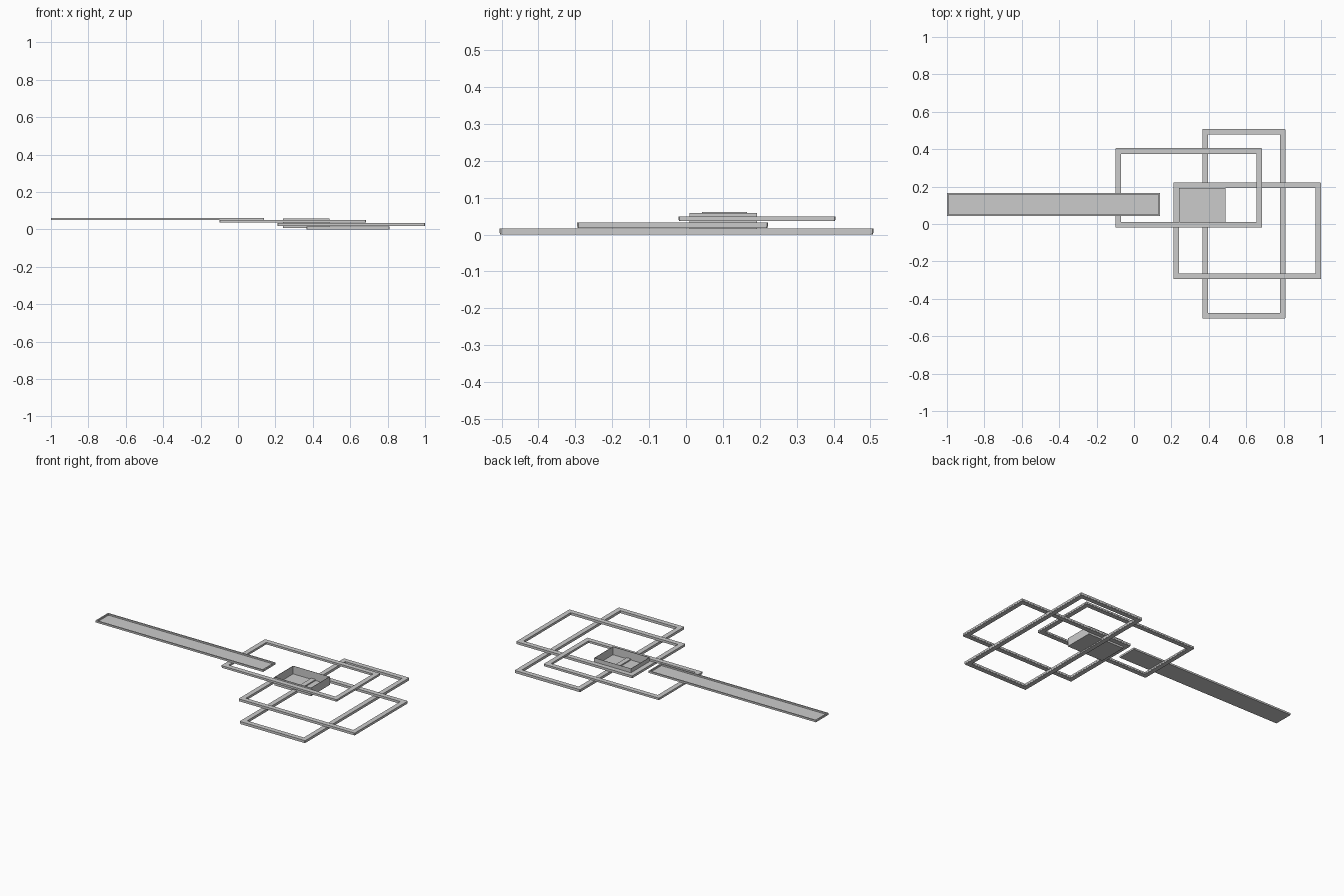
import bpy, bmesh

if "Cube" in bpy.data.objects:
    bpy.data.objects.remove(bpy.data.objects["Cube"])


def prism(bm, loops, z0, z1):
    """Closed ring prism between two matching loops (outer, inner)."""
    rings = [[bm.verts.new((x, y, z)) for x, y in lp]
             for lp, z in ((loops[0], z0), (loops[0], z1), (loops[1], z1), (loops[1], z0))]
    n = len(loops[0])
    for k in range(4):
        a, b = rings[k], rings[(k + 1) % 4]
        for i in range(n):
            j = (i + 1) % n
            bm.faces.new((a[i], a[j], b[j], b[i]))


def rect(x0, x1, y0, y1, inset, c):
    """Rectangle outline with chamfered corners."""
    x0, x1, y0, y1 = x0 + inset, x1 - inset, y0 + inset, y1 - inset
    return [(x0 + c, y0), (x1 - c, y0), (x1, y0 + c), (x1, y1 - c),
            (x1 - c, y1), (x0 + c, y1), (x0, y1 - c), (x0, y0 + c)]


def finish(name, bm):
    bmesh.ops.recalc_face_normals(bm, faces=bm.faces)
    me = bpy.data.meshes.new(name)
    bm.to_mesh(me)
    bm.free()
    ob = bpy.data.objects.new(name, me)
    bpy.context.collection.objects.link(ob)


def frame(name, x0, x1, y0, y1, z0, z1, w=0.03):
    # housing, with a slightly narrower light strip underneath
    for part, lo, hi, d in (("housing", z0 + 0.004, z1, 0), ("light_strip", z0, z0 + 0.004, 0.001)):
        bm = bmesh.new()
        prism(bm, (rect(x0, x1, y0, y1, d, 0.003), rect(x0, x1, y0, y1, w - d, 0.001)), lo, hi)
        finish(name + "_" + part, bm)


def tray(name, x0, x1, y0, y1, z0, z1, wall, floor):
    # open-topped box
    bm = bmesh.new()
    levels = ((0, z0), (0, z1), (wall, z1), (wall, z0 + floor))
    rings = [[bm.verts.new((x, y, z)) for x, y in
              ((x0 + d, y0 + d), (x1 - d, y0 + d), (x1 - d, y1 - d), (x0 + d, y1 - d))]
             for d, z in levels]
    for a, b in zip(rings, rings[1:]):
        for i in range(4):
            j = (i + 1) % 4
            bm.faces.new((a[i], a[j], b[j], b[i]))
    bm.faces.new(rings[0])
    bm.faces.new(rings[-1])
    finish(name, bm)


# three stacked rectangular light frames
frame("lower_frame", 0.365, 0.81, -0.505, 0.508, 0.0, 0.016)
frame("middle_frame", 0.21, 1.0, -0.295, 0.222, 0.018, 0.033)
frame("upper_frame", -0.10, 0.685, -0.02, 0.405, 0.036, 0.049)

# long ceiling bar and deep mounting box, both open on top
tray("long_bar", -1.0, 0.14, 0.043, 0.166, 0.05, 0.061, 0.008, 0.002)
tray("mounting_box", 0.24, 0.49, 0.01, 0.192, 0.007, 0.058, 0.002, 0.002)
